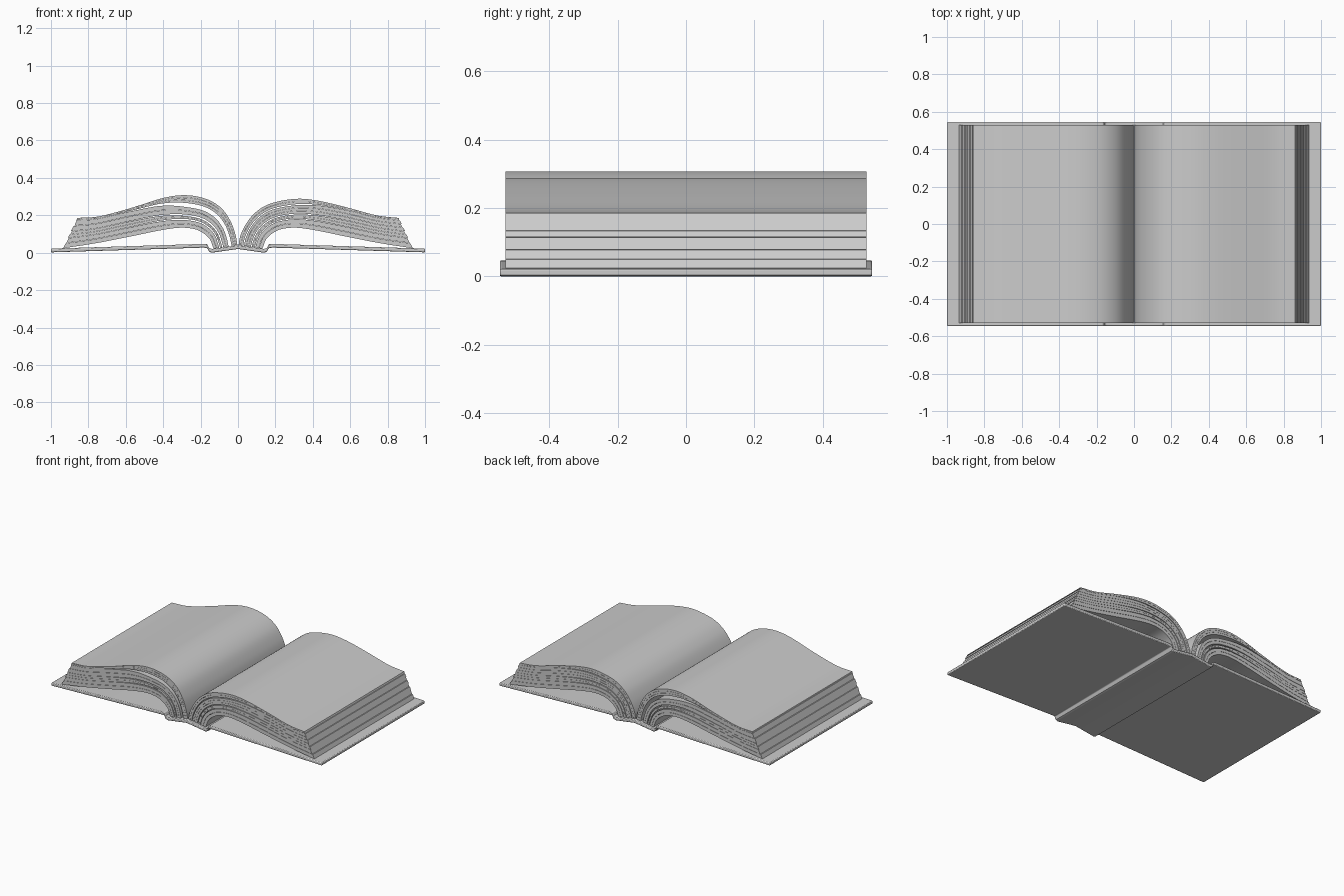
import bpy, math
from mathutils import Vector

cube = bpy.data.objects.get("Cube")
if cube:
    bpy.data.objects.remove(cube, do_unlink=True)


def make_material(name, value):
    mat = bpy.data.materials.new(name)
    mat.use_nodes = True
    color = (value, value, value, 1)
    mat.diffuse_color = color
    mat.node_tree.nodes["Principled BSDF"].inputs["Base Color"].default_value = color
    return mat


GREY = make_material("plain grey", 0.6)


def smooth_path(points, steps):
    """Catmull-Rom samples through a list of 2D points."""
    pts = [Vector(p) for p in points]
    pts = [2 * pts[0] - pts[1]] + pts + [2 * pts[-1] - pts[-2]]
    path = []
    for i in range(1, len(pts) - 2):
        a, b, c, d = pts[i - 1:i + 3]
        for k in range(steps):
            t = k / steps
            path.append(0.5 * (2 * b + (c - a) * t + (2 * a - 5 * b + 4 * c - d) * t * t
                               + (3 * b - a - 3 * c + d) * t ** 3))
    return path + [pts[-2]]


def extrude_band(name, upper, lower, half_depth, angle=35):
    """Solid between two matching xz curves, extruded along y."""
    n = len(upper)
    verts = [(p.x, y, p.y) for y in (-half_depth, half_depth)
             for curve in (upper, lower) for p in curve]
    uf, lf, ub, lb = (range(k * n, k * n + n) for k in range(4))
    faces = []
    for a, b in ((uf, lf), (ub, uf), (lf, lb), (lb, ub)):
        faces += [(a[i], b[i], b[i + 1], a[i + 1]) for i in range(n - 1)]
    faces += [(uf[0], ub[0], lb[0], lf[0]), (uf[-1], lf[-1], lb[-1], ub[-1])]
    if upper[0].x > upper[-1].x:
        faces = [f[::-1] for f in faces]
    mesh = bpy.data.meshes.new(name)
    mesh.from_pydata(verts, [], faces)
    mesh.materials.append(GREY)
    obj = bpy.data.objects.new(name, mesh)
    bpy.context.collection.objects.link(obj)
    bpy.ops.object.select_all(action='DESELECT')
    obj.select_set(True)
    bpy.context.view_layer.objects.active = obj
    bpy.ops.object.shade_smooth_by_angle(angle=math.radians(angle))
    return obj


# Cover: two boards, hinges and a shallow folded spine
half = [(0, 0.03), (0.14, 0.01), (0.155, 0.016), (0.165, 0.036), (0.19, 0.037), (1, 0.012)]
center = [Vector((-x, z)) for x, z in half[:0:-1]] + [Vector(p) for p in half]
offset = Vector((0, 0.01))
cover = extrude_band("cover", [p + offset for p in center],
                     [p - offset for p in center], 0.545)
bevel = cover.modifiers.new("soft edges", 'BEVEL')
bevel.width = 0.005
bevel.segments = 2
bevel.angle_limit = math.radians(60)


def page_block(side, sign, top, bottom, sheaves):
    """Each sheaf: depth range at the arch, depth range at the fore edge, slab count."""
    top, bottom = smooth_path(top, 6), smooth_path(bottom, 6)
    n = len(top)
    count = 0
    for arch, edge, slabs in sheaves:
        for s in range(slabs):
            curves = []
            for frac in ((s + 0.03) / slabs, (s + 0.97) / slabs):
                ta = arch[0] + (arch[1] - arch[0]) * frac
                te = edge[0] + (edge[1] - edge[0]) * frac
                curve = []
                for i in range(n):
                    u = i / (n - 1)
                    # sheaves part over the arch and close at the fore edge
                    k = min(max((u - 0.5) / 0.35, 0), 1)
                    k = k * k * (3 - 2 * k)
                    p = top[i].lerp(bottom[i], ta + (te - ta) * k)
                    if i == n - 1:
                        p = p - Vector((0.004 * (count % 2), 0))
                    curve.append(Vector((sign * p.x, p.y)))
                curves.append(curve)
            count += 1
            extrude_band(f"{side}_pages_{count}", curves[0], curves[1], 0.528)


# Page blocks
under = [(0.13, 0.022), (0.138, 0.04), (0.15, 0.07), (0.18, 0.1), (0.23, 0.125),
         (0.31, 0.133), (0.42, 0.118), (0.58, 0.085), (0.76, 0.05), (0.935, 0.023)]
right_top = [(0.003, 0.042), (0.012, 0.09), (0.04, 0.15), (0.09, 0.213), (0.17, 0.262),
             (0.3, 0.288), (0.42, 0.28), (0.58, 0.243), (0.74, 0.2), (0.86, 0.186)]
left_top = [(0.003, 0.042), (0.014, 0.1), (0.04, 0.17), (0.09, 0.24), (0.17, 0.288),
            (0.28, 0.308), (0.4, 0.293), (0.57, 0.24), (0.74, 0.195), (0.86, 0.186)]

page_block("left", 1, right_top, under,
           [((0, 0.2), (0, 0.08), 2), ((0.23, 0.52), (0.08, 0.44), 3),
            ((0.55, 0.68), (0.44, 0.66), 2), ((0.7, 1), (0.66, 1), 2)])
page_block("right", -1, left_top, under,
           [((0, 0.25), (0, 0.08), 3), ((0.37, 0.6), (0.08, 0.44), 2),
            ((0.64, 0.73), (0.44, 0.66), 2), ((0.76, 1), (0.66, 1), 2)])
